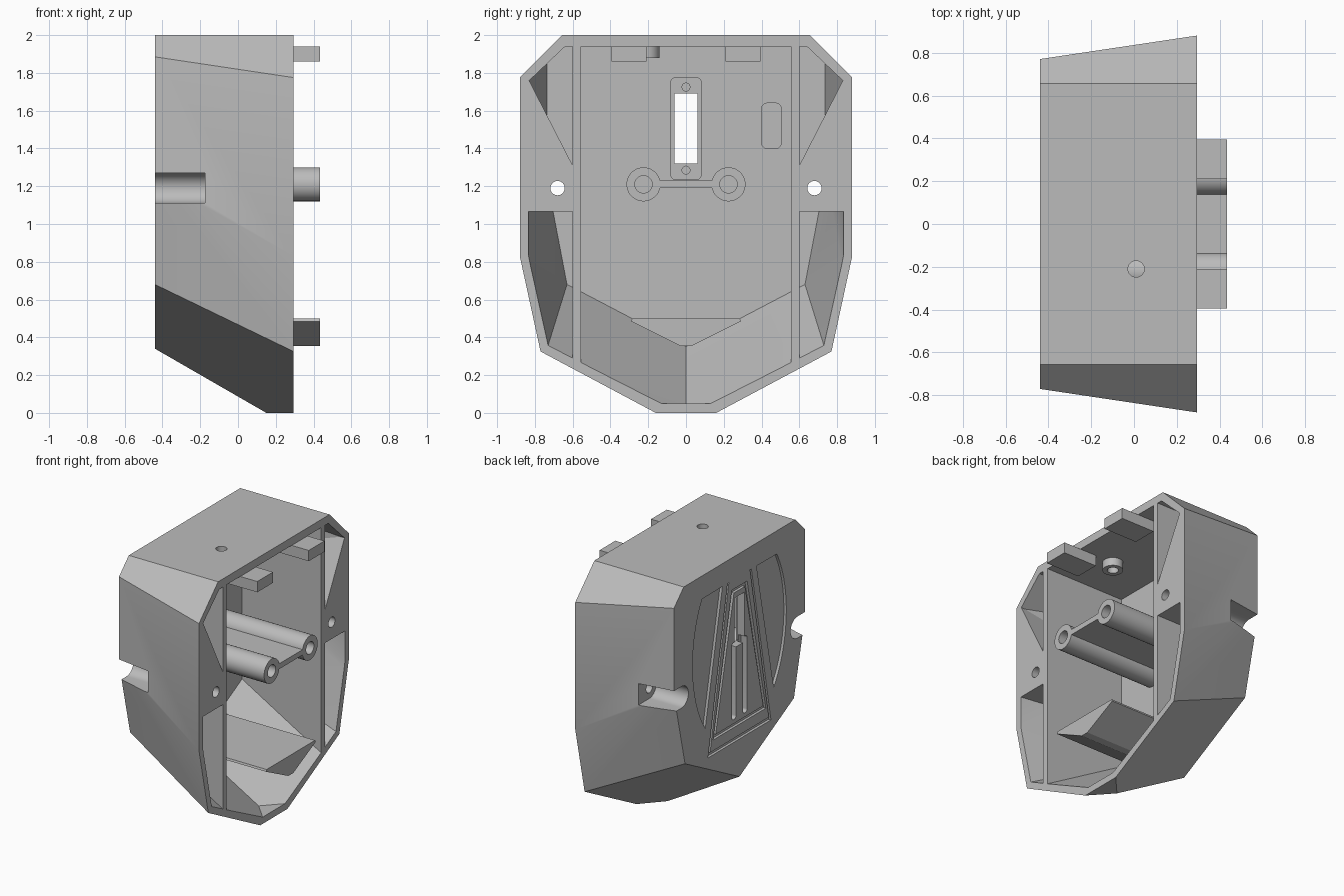
import bpy, bmesh, math

cube = bpy.data.objects.get("Cube")
if cube:
    bpy.data.objects.remove(cube, do_unlink=True)

grey = bpy.data.materials.new("plain grey")
grey.use_nodes = True
COLOUR = (0.5, 0.5, 0.5, 1)
grey.diffuse_color = COLOUR
grey.node_tree.nodes["Principled BSDF"].inputs["Base Color"].default_value = COLOUR

RIM, BACK, FLOOR, TIP = 0.295, -0.44, -0.355, 0.435


def finish(bm, name):
    bmesh.ops.recalc_face_normals(bm, faces=bm.faces[:])
    mesh = bpy.data.meshes.new(name)
    bm.to_mesh(mesh)
    bm.free()
    mesh.materials.append(grey)
    ob = bpy.data.objects.new(name, mesh)
    bpy.context.collection.objects.link(ob)
    return ob


def prism(name, outline, x0, x1, side=1):
    """Extrude a (y, z) outline along x; side=-1 mirrors it in y."""
    bm = bmesh.new()
    face = bm.faces.new([bm.verts.new((x0, y * side, z)) for y, z in outline])
    new = bmesh.ops.extrude_face_region(bm, geom=[face])["geom"]
    bmesh.ops.translate(bm, vec=(x1 - x0, 0, 0),
                        verts=[v for v in new if isinstance(v, bmesh.types.BMVert)])
    return finish(bm, name)


def hull(name, sections, extra):
    """Convex solid from half outlines {x: [(y, z)]} mirrored in y."""
    bm = bmesh.new()
    for x, pts in sections.items():
        for y, z in pts:
            for s in ((1, -1) if y else (1,)):
                bm.verts.new((x, y * s, z))
    bm.verts.new(extra)
    bmesh.ops.convex_hull(bm, input=bm.verts[:])
    bmesh.ops.dissolve_limit(bm, angle_limit=0.01, verts=bm.verts[:], edges=bm.edges[:])
    return finish(bm, name)


def arc(cy, cz, ry, rz, a0=0, a1=360, n=32):
    last = n if a1 - a0 == 360 else n - 1
    return [(cy + ry * math.cos(math.radians(a0 + (a1 - a0) * i / last)),
             cz + rz * math.sin(math.radians(a0 + (a1 - a0) * i / last))) for i in range(n)]


def rect(y0, y1, z0, z1, r=0):
    if not r:
        return [(y0, z0), (y1, z0), (y1, z1), (y0, z1)]
    corners = [(y1 - r, z1 - r), (y0 + r, z1 - r), (y0 + r, z0 + r), (y1 - r, z0 + r)]
    return [p for i, (y, z) in enumerate(corners)
            for p in arc(y, z, r, r, i * 90, i * 90 + 90, 6)]


def trapezoid(top, z1, bottom, z0):
    return [(-bottom, z0), (bottom, z0), (top, z1), (-top, z1)]


def combine(target, tool, op="DIFFERENCE"):
    mod = target.modifiers.new("join", "BOOLEAN")
    mod.operation, mod.object, mod.solver = op, tool, "EXACT"
    bpy.context.view_layer.objects.active = target
    bpy.ops.object.modifier_apply(modifier=mod.name)
    bpy.data.objects.remove(tool, do_unlink=True)


def cut(target, outline, x0, x1, sides=(1,)):
    for s in sides:
        combine(target, prism("cutter", outline, x0, x1, s))


BOTH = (1, -1)

# Tapered outer body and the hollow inside it
shell = hull("shell", {
    RIM: [(.655, 2), (.88, 1.775), (.88, .83), (.77, .325), (.16, 0)],
    BACK: [(.655, 2), (.77, 1.885), (.77, 1.24), (.64, .68), (0, .34)]}, (.15, 0, 0))
cavity = hull("cavity", {
    .36: [(.64, 1.94), (.845, 1.745), (.845, .8), (.74, .325), (.2, .05)],
    FLOOR: [(.64, 1.94), (.735, 1.85), (.735, 1.23), (.63, .68), (0, .35)]}, (.17, 0, .05))

# Ribs and solid side blocks are left standing inside the hollow
cut(cavity, rect(.555, .6, -.1, 2.1), -.6, .6, BOTH)
cut(cavity, [(.59, 1.065), (1, 1.065), (1, 2.09), (.6, 1.31), (.59, 1.29)], -.6, .6, BOTH)
combine(shell, cavity)

# Side notches with screw holes
notch = arc(.68, 1.19, .08, .08, 90, 270, 16) + [(1, 1.11), (1, 1.27)]
cut(shell, notch, -.6, -.175, BOTH)
cut(shell, arc(.68, 1.19, .038, .038), -.3, .5, BOTH)

# Switch window, its frame recess and the small pocket, cut from inside
cut(shell, rect(-.08, .08, 1.235, 1.775, .025), FLOOR - .025, FLOOR + .05)
cut(shell, rect(-.06, .06, 1.32, 1.69), -.6, 0)
for z in (1.285, 1.725):
    cut(shell, arc(0, z, .021, .021, n=16), FLOOR - .05, FLOOR + .05)
cut(shell, rect(.4, .505, 1.4, 1.64, .03), FLOOR - .025, FLOOR + .05)

# Outer face: side recesses, trapezoid groove, inner panel and slots
cut(shell, arc(0, 1.37, .55, .76, -43, 37, 24) + [(.2, 1.83)], -.6, BACK + .02, BOTH)
groove = prism("groove", trapezoid(.14, 1.83, .37, .62), -.6, BACK + .02)
cut(groove, trapezoid(.115, 1.88, .345, .65), -.7, 0)
combine(shell, groove)
panel = prism("panel", trapezoid(.09, 1.76, .31, .73), -.6, BACK + .02)
cut(panel, trapezoid(.065, 1.73, .28, .76), -.7, 0)
combine(shell, panel)
cut(shell, rect(.04, .09, .79, 1.36, .02), -.6, BACK + .05, BOTH)

# Screw hole in the top with a collar under it
def upright(name, r, z0, z1):
    bpy.ops.mesh.primitive_cylinder_add(vertices=32, radius=r, depth=z1 - z0,
                                        location=(.01, -.21, (z0 + z1) / 2))
    ob = bpy.context.object
    ob.name = name
    ob.data.materials.append(grey)
    return ob


collar = upright("top_collar", .07, 1.88, 1.96)
combine(collar, upright("drill", .038, 1.8, 2.1))
combine(shell, upright("drill", .038, 1.8, 2.1))
parts = [shell, collar]

# Hollow posts joined by a web
for s, side in ((1, "left"), (-1, "right")):
    post = prism(side + "_post", arc(.225, 1.21, .09, .09, n=48), FLOOR - .01, TIP, s)
    cut(post, arc(.225, 1.21, .046, .046), TIP - .35, TIP + .1, (s,))
    parts.append(post)
    parts.append(prism(side + "_top_tab", rect(.21, .395, 1.86, 1.94), .16, TIP, s))
parts.append(prism("post_web", rect(-.145, .145, 1.19, 1.23), FLOOR - .01, TIP))

# Wedge-shaped lower support
wedge = [(-.03, .355), (.03, .355), (.29, .485), (.285, .5), (-.285, .5), (-.29, .485)]
parts.append(prism("lower_support", wedge, FLOOR - .01, TIP))

# Crisp edges, smooth rounds
bpy.ops.object.select_all(action="DESELECT")
for ob in parts:
    ob.select_set(True)
bpy.context.view_layer.objects.active = shell
bpy.ops.object.shade_smooth_by_angle(angle=math.radians(25))
